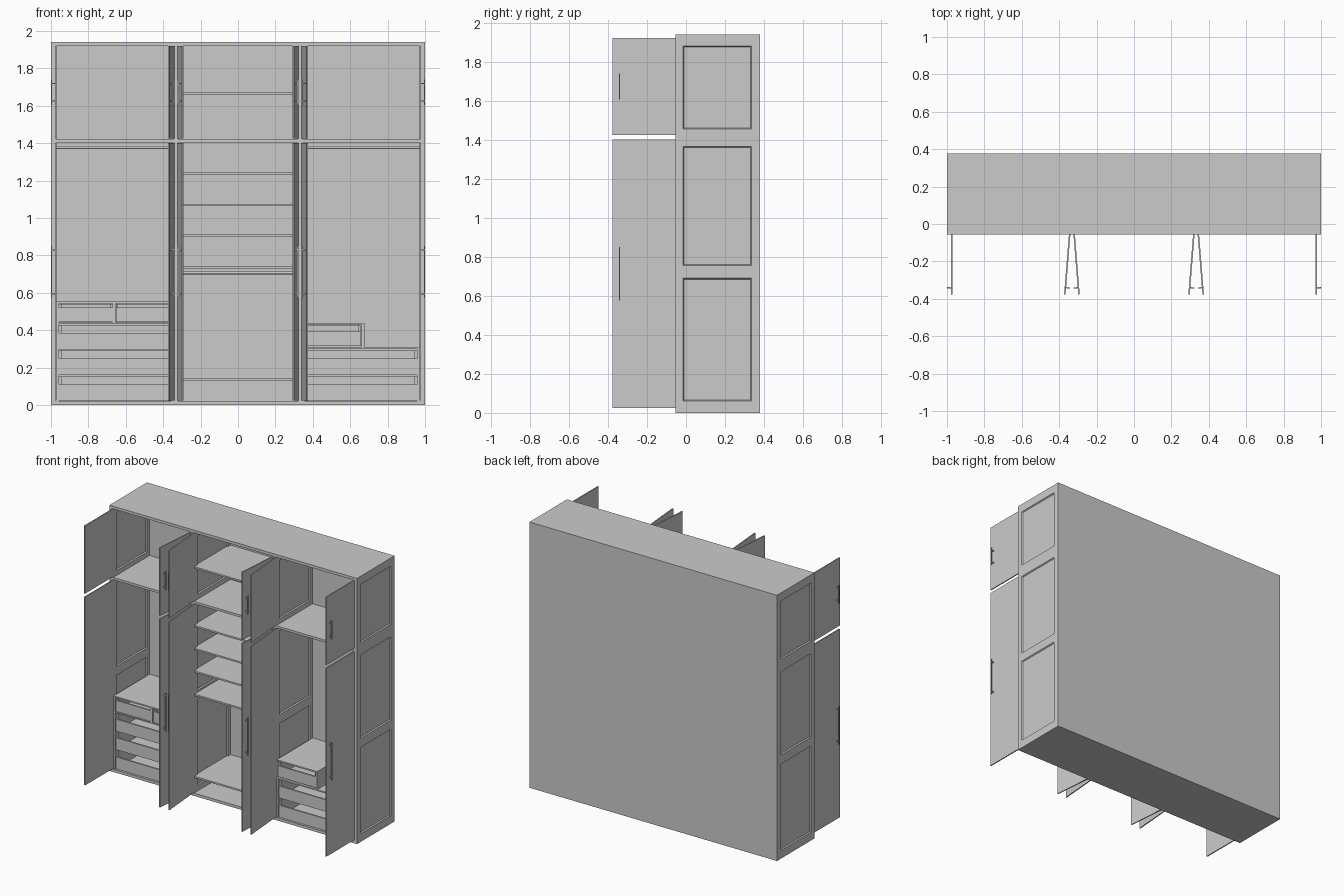
import bpy, bmesh, math
from mathutils import Vector, Matrix

if "Cube" in bpy.data.objects:
    bpy.data.objects.remove(bpy.data.objects["Cube"])

FRONT, BACK, H = -0.055, 0.375, 1.94


def finish(name, bm, matrix=None):
    bmesh.ops.recalc_face_normals(bm, faces=bm.faces)
    me = bpy.data.meshes.new(name)
    bm.to_mesh(me)
    bm.free()
    ob = bpy.data.objects.new(name, me)
    bpy.context.collection.objects.link(ob)
    if matrix:
        ob.matrix_world = matrix
    return ob


def add_box(bm, x0, x1, y0, y1, z0, z1):
    c = Vector(((x0 + x1) / 2, (y0 + y1) / 2, (z0 + z1) / 2))
    m = Matrix.Translation(c) @ Matrix.Diagonal((x1 - x0, y1 - y0, z1 - z0, 1))
    bmesh.ops.create_cube(bm, size=1, matrix=m)


def box(name, *dims):
    bm = bmesh.new()
    add_box(bm, *dims)
    return finish(name, bm)


def upright(name, x0, x1):
    """Vertical board with three recessed panels on both faces."""
    bm = bmesh.new()
    add_box(bm, x0, x1, FRONT, BACK, 0, H)
    ys, spans = (-0.015, 0.335), ((0.06, 0.69), (0.755, 1.365), (1.455, 1.88))
    cuts = [((0, y, 0), (0, 1, 0)) for y in ys]
    cuts += [((0, 0, z), (0, 0, 1)) for s in spans for z in s]
    for co, no in cuts:
        bmesh.ops.bisect_plane(bm, geom=bm.verts[:] + bm.edges[:] + bm.faces[:],
                               plane_co=co, plane_no=no)
    bm.normal_update()
    panels = []
    for f in bm.faces:
        c = f.calc_center_median()
        if abs(f.normal.x) > 0.9 and ys[0] < c.y < ys[1] and any(a < c.z < b for a, b in spans):
            panels.append(f)
    bmesh.ops.inset_individual(bm, faces=panels, thickness=0.008, depth=-0.008)
    return finish(name, bm)


def rod(name, x0, x1, z):
    bm = bmesh.new()
    m = Matrix.Translation(((x0 + x1) / 2, 0.16, z)) @ Matrix.Rotation(math.pi / 2, 4, 'Y')
    bmesh.ops.create_cone(bm, cap_ends=True, segments=20, radius1=0.008, radius2=0.008,
                          depth=x1 - x0, matrix=m)
    ob = finish(name, bm)
    for p in ob.data.polygons:
        p.use_smooth = len(p.vertices) == 4


def drawer(name, x0, x1, z0, z1, front_top):
    """Open tray with a low front."""
    bm, t = bmesh.new(), 0.012
    y0, y1 = FRONT + 0.012, 0.35
    add_box(bm, x0, x1, y0, y0 + t, z0, front_top)
    add_box(bm, x0, x0 + t, y0 + t, y1, z0, z1)
    add_box(bm, x1 - t, x1, y0 + t, y1, z0, z1)
    add_box(bm, x0 + t, x1 - t, y1 - t, y1, z0, z1)
    add_box(bm, x0 + t, x1 - t, y0 + t, y1 - t, z0, z0 + t)
    finish(name, bm)


def door(name, x, side, angle):
    """Door swung open; side is the direction its handle faces."""
    levels = (("lower", 0.025, 1.40, 0.575, 0.85), ("upper", 1.425, 1.92, 1.605, 1.74))
    m = Matrix.Translation((x, FRONT, 0)) @ Matrix.Rotation(angle, 4, 'Z')
    for tag, z0, z1, h0, h1 in levels:
        bm = bmesh.new()
        add_box(bm, -0.004, 0.004, -0.322, 0, z0, z1)
        finish(f"{name}_{tag}", bm, m)
        # Bar handle on two posts
        bm = bmesh.new()
        xs = sorted((side * 0.020, side * 0.026))
        add_box(bm, *xs, -0.289, -0.283, h0, h1)
        ps = sorted((side * 0.004, side * 0.020))
        for z in (h0 + 0.02, h1 - 0.02):
            add_box(bm, *ps, -0.289, -0.283, z - 0.003, z + 0.003)
        finish(f"{name}_{tag}_handle", bm, m)


# Carcass
upright("left_side", -1, -0.97)
upright("right_side", 0.97, 1)
upright("left_divider", -0.347, -0.317)
upright("right_divider", 0.317, 0.347)
box("back_panel", -1, 1, BACK - 0.01, BACK + 0.003, 0, H)
box("top_board", -1, 1, FRONT, BACK, 1.92, H)
box("bottom_board", -1, 1, FRONT, BACK, 0, 0.02)
bays = {"left": (-0.975, -0.342), "middle": (-0.322, 0.322), "right": (0.342, 0.975)}
for bay, (a, b) in bays.items():
    box(f"{bay}_main_shelf", a, b, FRONT, BACK - 0.005, 1.403, 1.42)

# Middle bay shelves
for i, z in enumerate((0.135, 0.735, 0.905, 1.07, 1.237, 1.665)):
    box(f"middle_shelf_{i + 1}", -0.325, 0.325, FRONT + 0.005, BACK - 0.005, z - 0.006, z + 0.006)

# Hanging rods
rod("left_rod", -0.98, -0.335, 1.377)
rod("right_rod", 0.335, 0.98, 1.377)
rod("middle_rod", -0.325, 0.325, 0.707)

# Left chest: three wide drawers below a pair of small ones
fy, by = FRONT + 0.005, BACK - 0.005
box("left_chest_top", -0.97, -0.347, fy, by, 0.544, 0.554)
box("left_chest_board", -0.97, -0.347, fy, by, 0.433, 0.441)
box("left_chest_side", -0.97, -0.958, fy, by, 0.02, 0.544)
box("left_chest_inner_side", -0.359, -0.347, fy, by, 0.02, 0.544)
box("left_chest_divider", -0.670, -0.655, fy, by, 0.441, 0.544)
for i, z in enumerate((0.022, 0.162, 0.298)):
    drawer(f"left_drawer_{i + 1}", -0.956, -0.361, z, z + 0.130, z + 0.087)
drawer("left_small_drawer_1", -0.956, -0.672, 0.443, 0.540, 0.522)
drawer("left_small_drawer_2", -0.653, -0.361, 0.443, 0.540, 0.522)

# Right chest: two wide drawers and a small one on top
box("right_chest_top", 0.347, 0.97, fy, by, 0.299, 0.309)
box("right_chest_side", 0.958, 0.97, fy, by, 0.02, 0.299)
box("right_chest_inner_side", 0.347, 0.359, fy, by, 0.02, 0.299)
for i, z in enumerate((0.022, 0.162)):
    drawer(f"right_drawer_{i + 1}", 0.361, 0.956, z, z + 0.130, z + 0.087)
box("right_small_case_top", 0.347, 0.675, fy, by, 0.430, 0.440)
box("right_small_case_side", 0.660, 0.675, fy, by, 0.309, 0.430)
drawer("right_small_drawer", 0.353, 0.655, 0.315, 0.425, 0.395)

# Doors, mirrored left and right
tilt = math.radians(4.6)
for s, tag in ((-1, "left"), (1, "right")):
    door(f"{tag}_outer_door", s * 0.974, s, 0)
    door(f"{tag}_inner_door", s * 0.344, -s, s * tilt)
    door(f"middle_{tag}_door", s * 0.320, s, -s * tilt)
